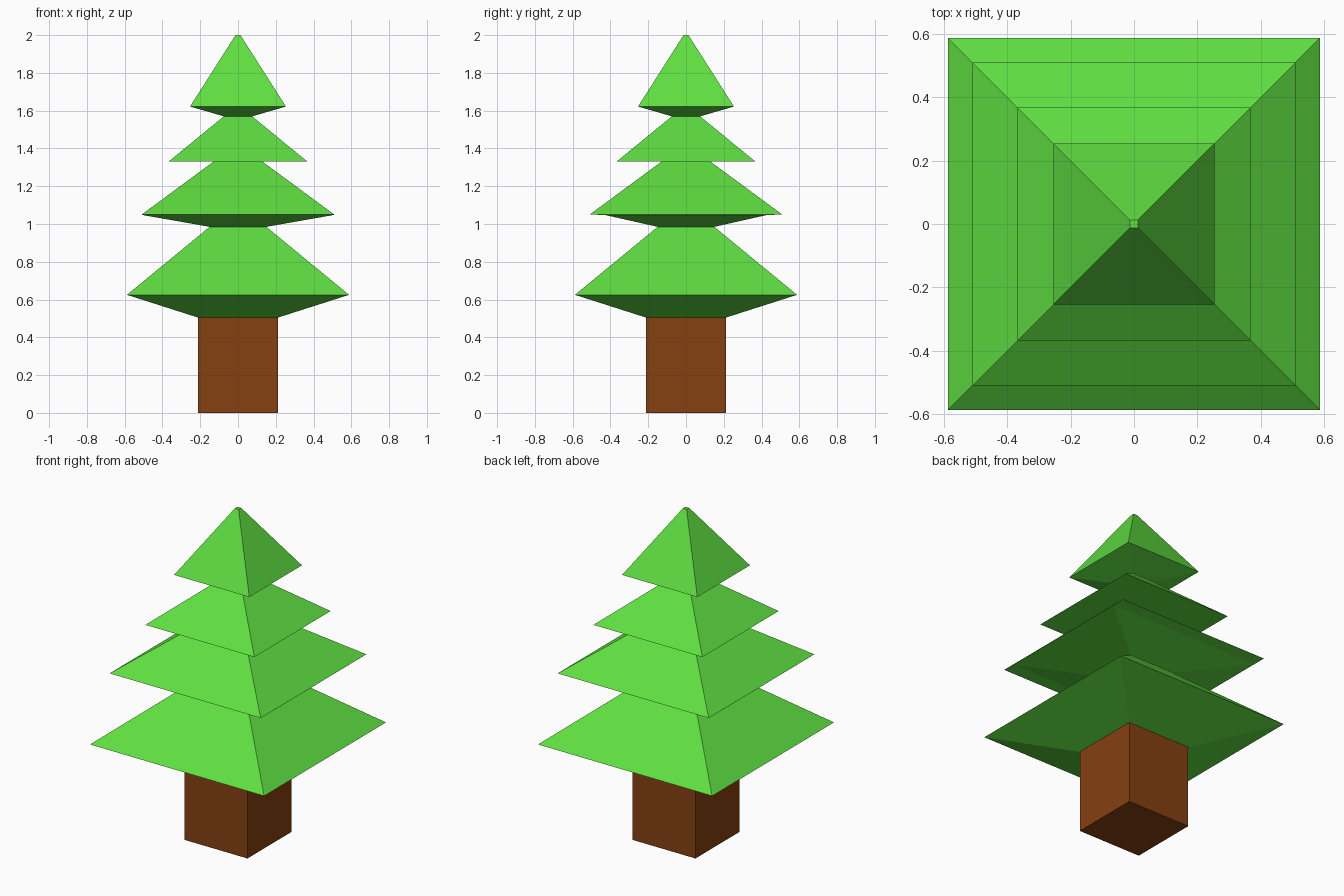
import bpy
import bmesh

if "Cube" in bpy.data.objects:
    bpy.data.objects.remove(bpy.data.objects["Cube"])


def material(name, rgb):
    mat = bpy.data.materials.new(name)
    mat.diffuse_color = (*rgb, 1.0)
    mat.use_nodes = True
    mat.node_tree.nodes["Principled BSDF"].inputs["Base Color"].default_value = mat.diffuse_color
    return mat


def square_stack(name, rings, mat, bottom=False, top=False):
    """Join rectangular rings (half x, half y, z) from bottom to top."""
    bm = bmesh.new()
    loops = []
    for hx, hy, z in rings:
        loops.append([bm.verts.new((sx * hx, sy * hy, z))
                      for sx, sy in ((-1, -1), (1, -1), (1, 1), (-1, 1))])
    for low, high in zip(loops, loops[1:]):
        for i in range(4):
            j = (i + 1) % 4
            bm.faces.new((low[i], low[j], high[j], high[i]))
    if bottom:
        bm.faces.new(loops[0][::-1])
    if top:
        bm.faces.new(loops[-1])
    mesh = bpy.data.meshes.new(name)
    bm.to_mesh(mesh)
    bm.free()
    mesh.materials.append(mat)
    obj = bpy.data.objects.new(name, mesh)
    bpy.context.collection.objects.link(obj)
    return obj


bark = material("bark brown", (0.235, 0.052, 0.0055))
leaf = material("leaf green", (0.115, 0.73, 0.053))

# Square trunk, open where it meets the foliage
square_stack("trunk", [(0.213, 0.213, 0.0), (0.213, 0.213, 0.505)],
             bark, bottom=True)

# Foliage: four pyramid tiers, one continuous shell
square_stack("foliage", [
    (0.213, 0.213, 0.505),
    (0.588, 0.588, 0.625),    # lowest tier rim
    (0.15, 0.15, 0.985),
    (0.508, 0.43, 1.048),     # narrow flat lip under the second tier
    (0.51, 0.51, 1.05),       # second tier rim
    (0.13, 0.13, 1.33),
    (0.368, 0.368, 1.33),     # third tier rim with flat underside
    (0.075, 0.075, 1.57),
    (0.254, 0.254, 1.622),    # top tier rim
    (0.013, 0.013, 2.0),
], leaf, top=True)
